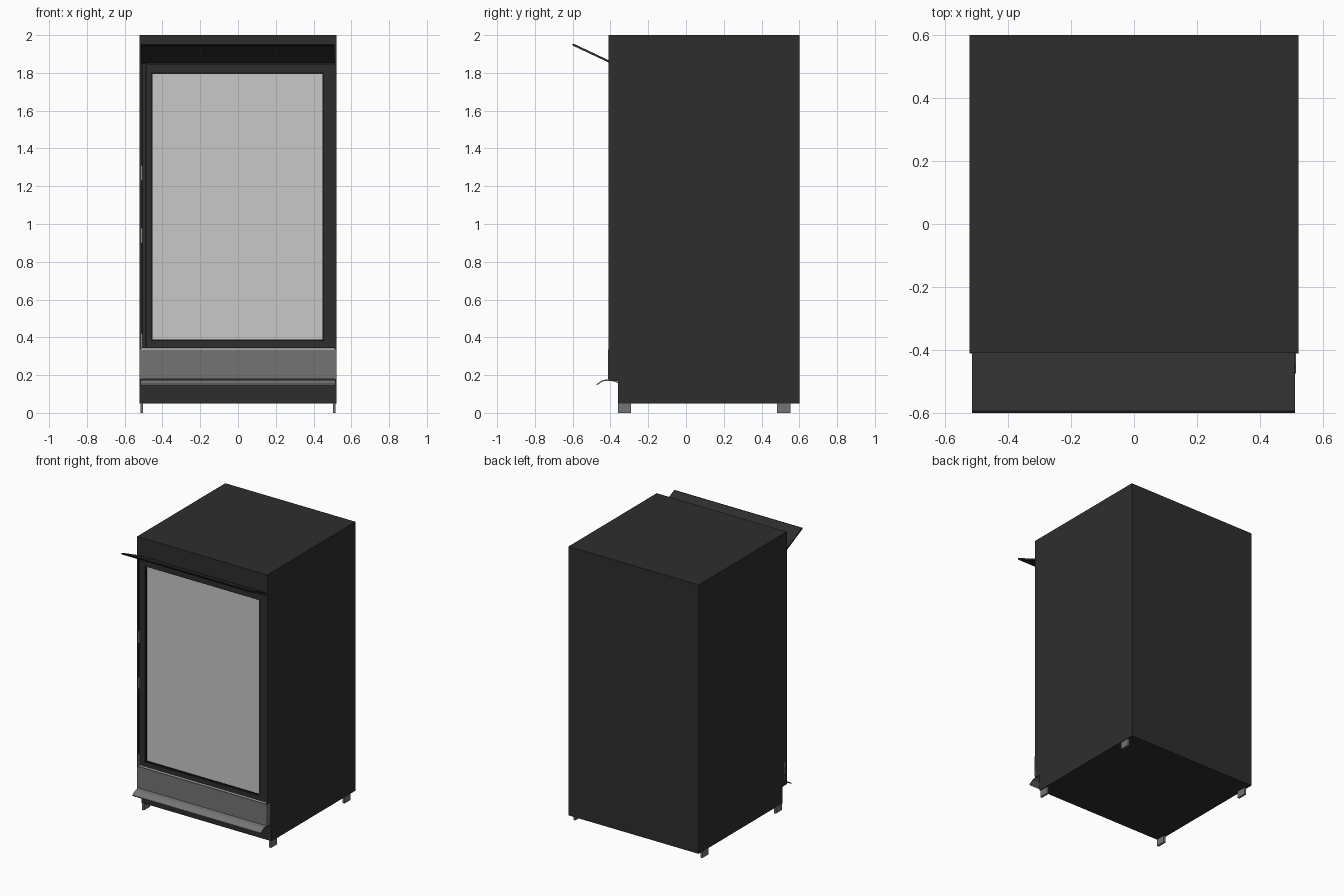
import bpy
import bmesh

old = bpy.data.objects.get("Cube")
if old:
    bpy.data.objects.remove(old, do_unlink=True)


def material(name, value):
    m = bpy.data.materials.new(name)
    m.use_nodes = True
    colour = (value, value, value, 1)
    m.diffuse_color = colour
    m.node_tree.nodes["Principled BSDF"].inputs["Base Color"].default_value = colour
    return m


CHARCOAL = material("charcoal", 0.027)
BLACK = material("black gasket", 0.008)
STEEL = material("steel grey", 0.175)
GLASS = material("pale glass", 0.58)
WHITE = material("white liner", 0.85)


def extrude_x(name, profile, x0, x1, mat):
    """Extrude a closed (y, z) profile along x."""
    bm = bmesh.new()
    face = bm.faces.new([bm.verts.new((x0, y, z)) for y, z in profile])
    out = bmesh.ops.extrude_face_region(bm, geom=[face])
    verts = [v for v in out["geom"] if isinstance(v, bmesh.types.BMVert)]
    bmesh.ops.translate(bm, verts=verts, vec=(x1 - x0, 0, 0))
    bmesh.ops.recalc_face_normals(bm, faces=bm.faces)
    mesh = bpy.data.meshes.new(name)
    bm.to_mesh(mesh)
    bm.free()
    mesh.materials.append(mat)
    obj = bpy.data.objects.new(name, mesh)
    bpy.context.collection.objects.link(obj)
    return obj


def box(name, x, y, z, mat):
    profile = [(y[0], z[0]), (y[1], z[0]), (y[1], z[1]), (y[0], z[1])]
    return extrude_x(name, profile, x[0], x[1], mat)


def frame(name, x, z, inner_x, inner_z, y, mat):
    """Four flat bars around a rectangular opening."""
    box(name + "_left", (inner_x[1], x[1]), y, z, mat)
    box(name + "_right", (x[0], inner_x[0]), y, z, mat)
    box(name + "_top", inner_x, y, (inner_z[1], z[1]), mat)
    box(name + "_bottom", inner_x, y, (z[0], inner_z[0]), mat)


# Cabinet with a stepped toe space, side cheeks and header
W = 0.522
extrude_x("cabinet", [(-0.36, 0.05), (0.6, 0.05), (0.6, 2), (-0.38, 2),
                      (-0.38, 0.17), (-0.36, 0.17)], -W, W, CHARCOAL)
for side, s in (("left", 1), ("right", -1)):
    box(side + "_cheek", sorted((s * W, s * 0.512)), (-0.41, -0.38), (0.17, 1.86), CHARCOAL)
box("header", (-W, W), (-0.41, -0.38), (1.86, 2), CHARCOAL)

# Door: stile on the hinge side, frame, gasket and glass
box("hinge_stile", (-0.508, -0.488), (-0.405, -0.38), (0.345, 1.85), CHARCOAL)
frame("door_frame", (-0.484, 0.51), (0.345, 1.845), (-0.46, 0.455), (0.38, 1.803),
      (-0.408, -0.38), CHARCOAL)
frame("gasket", (-0.46, 0.455), (0.38, 1.803), (-0.453, 0.448), (0.388, 1.795),
      (-0.402, -0.38), BLACK)
box("glass", (-0.453, 0.448), (-0.398, -0.38), (0.388, 1.795), GLASS)
box("door_sill", (-0.512, 0.512), (-0.405, -0.38), (0.335, 0.344), WHITE)
for i, z in enumerate((0.34, 0.9, 1.23)):
    box("hinge_clip_%d" % (i + 1), (-0.513, -0.508), (-0.406, -0.38), (z, z + 0.08), WHITE)

# Lower front panel and curved lip
box("lower_panel", (-W, W), (-0.412, -0.38), (0.18, 0.335), STEEL)
lip_top = [(-0.36, 0.165), (-0.385, 0.174), (-0.41, 0.178), (-0.44, 0.174), (-0.475, 0.152)]
lip = lip_top + [(y, z - 0.007) for y, z in reversed(lip_top)]
extrude_x("lower_lip", lip, -0.515, 0.515, STEEL)

# Tilted canopy with a dark front edge
extrude_x("canopy", [(-0.405, 1.853), (-0.405, 1.865), (-0.592, 1.953), (-0.592, 1.941)],
          -0.514, 0.512, CHARCOAL)
extrude_x("canopy_edge", [(-0.592, 1.941), (-0.592, 1.953), (-0.6, 1.954), (-0.6, 1.945)],
          -0.514, 0.512, BLACK)

# Four thin plate feet
for end, y in (("front", -0.36), ("back", 0.482)):
    for side, s in (("left", 1), ("right", -1)):
        box("%s_%s_foot" % (end, side), sorted((s * 0.517, s * 0.502)),
            (y, y + 0.07), (0, 0.05), STEEL)
